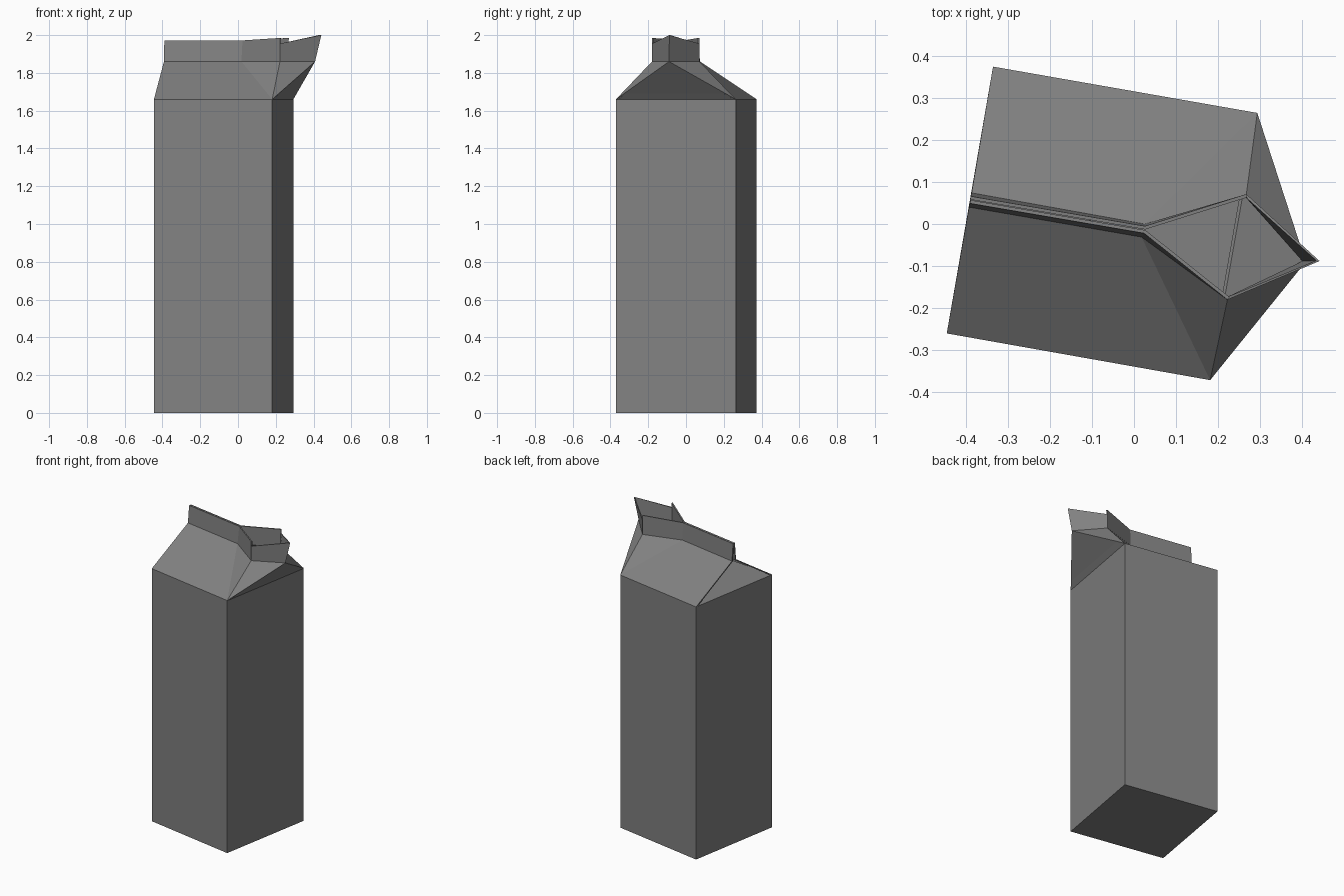
import bpy, bmesh
from mathutils import Vector

if "Cube" in bpy.data.objects:
    bpy.data.objects.remove(bpy.data.objects["Cube"], do_unlink=True)

# one flat card colour
card = bpy.data.materials.new("grey card")
card.use_nodes = True
GREY = (0.22, 0.22, 0.22, 1)
card.diffuse_color = GREY
card.node_tree.nodes["Principled BSDF"].inputs["Base Color"].default_value = GREY

SHOULDER, RIDGE, SEAL, WING = 1.66, 1.86, 1.972, 1.985


def build(name, points, faces, thickness):
    """Sheet of card from named points, thickened inwards."""
    bm = bmesh.new()
    verts = {}
    for face in faces:
        for key in face.split():
            if key not in verts:
                verts[key] = bm.verts.new(points[key])
        bm.faces.new([verts[key] for key in face.split()])
    mesh = bpy.data.meshes.new(name)
    bm.to_mesh(mesh)
    bm.free()
    mesh.materials.append(card)
    obj = bpy.data.objects.new(name, mesh)
    bpy.context.collection.objects.link(obj)
    solid = obj.modifiers.new("card thickness", "SOLIDIFY")
    solid.thickness = thickness
    solid.offset = -1
    return obj


# plan of the turned square body
plan = {"a": (-0.445, -0.26), "b": (0.181, -0.371),
        "c": (0.293, 0.264), "d": (-0.335, 0.374)}
P = {}
for key, xy in plan.items():
    P[key + "0"] = Vector((*xy, 0))
    P[key] = Vector((*xy, SHOULDER))

# ridge, opened wings and spout: base point, then top point
ridge = {"lf": ((-0.392, 0.040), (-0.390, 0.049), SEAL),
         "lb": ((-0.386, 0.074), (-0.388, 0.066), SEAL),
         "mf": ((0.018, -0.031), (0.024, -0.022), SEAL),
         "mb": ((0.025, 0.000), (0.026, -0.005), SEAL),
         "wf": ((0.222, -0.180), (0.222, -0.180), WING),
         "wb": ((0.267, 0.071), (0.267, 0.071), WING),
         "tip": ((0.408, -0.090), (0.441, -0.088), 2.0)}
for key, (base, top, z) in ridge.items():
    P[key] = Vector((*base, RIDGE))
    P[key + "^"] = Vector((*top, z))
for key in ("wf", "wb"):
    P[key + "-"] = P[key].lerp(P[key + "^"], 0.76)

# carton body with floor
build("carton_body", P, ["d0 c0 b0 a0", "a0 b0 b a", "b0 c0 c b",
                         "c0 d0 d c", "d0 a0 a d"], 0.01)

# gable roof, sealed ridge and open spout
build("gable_top", P, [
    "a b mf lf", "b wf mf", "c d lb mb", "c mb wb",
    "b c tip", "b tip wf", "c wb tip",
    "lf mf mf^ lf^", "mf wf wf- wf^ mf^",
    "mb lb lb^ mb^", "wb mb mb^ wb^ wb-",
    "wf tip tip^ wf-", "tip wb wb- tip^"], 0.008)

# folded-in triangle under the closed end
middle = (P["a"] + P["d"]) / 2
along = (P["b"] - P["a"]).normalized()
P["fold"] = middle + along * 0.29 + Vector((0, 0, 0.18))
build("folded_end", P, ["d a fold"], 0.006)
